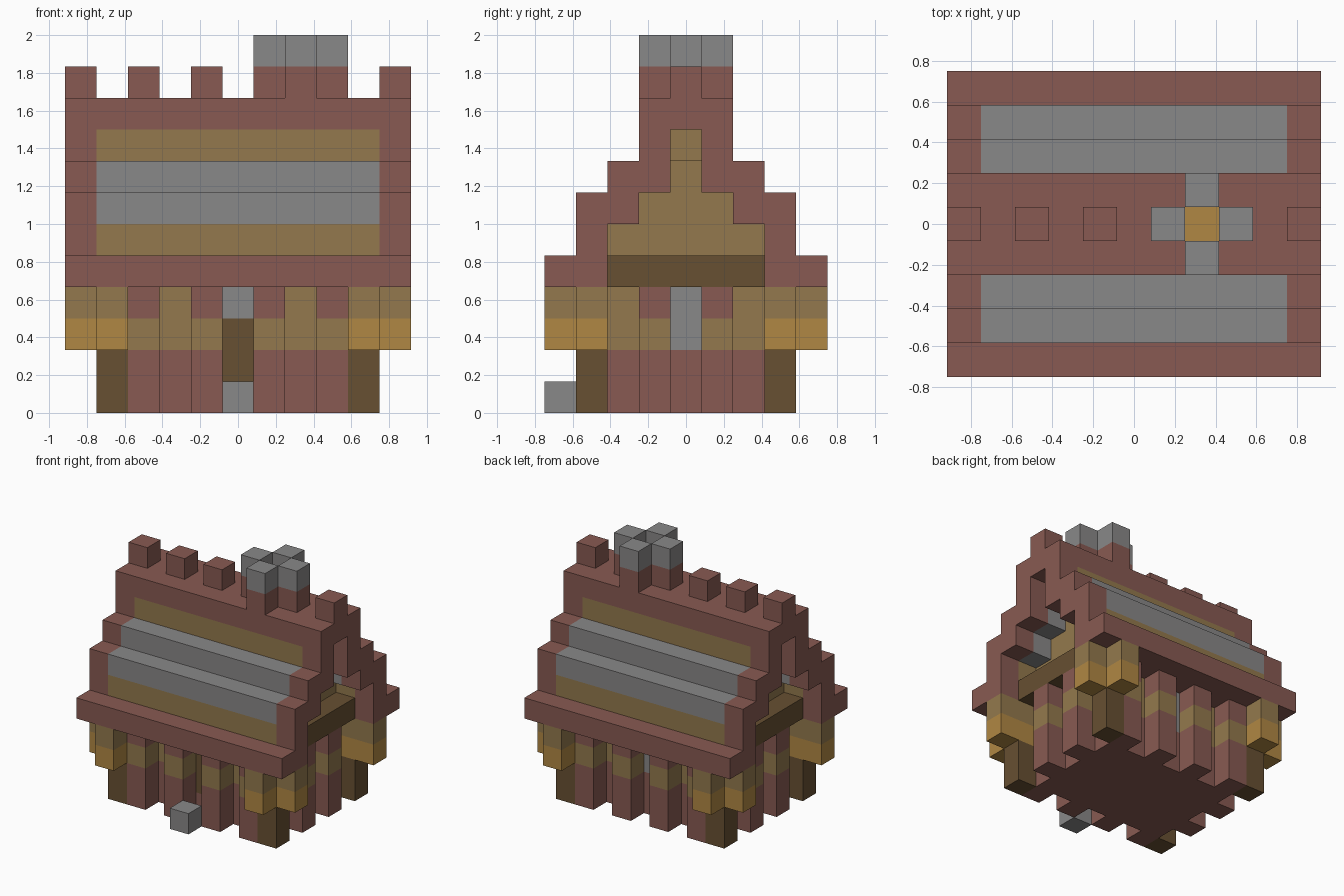
import bpy, bmesh
from mathutils import Vector

if "Cube" in bpy.data.objects:
    bpy.data.objects.remove(bpy.data.objects["Cube"], do_unlink=True)

U = 1 / 6  # edge of one building block


def material(name, rgb):
    m = bpy.data.materials.new(name)
    m.use_nodes = True
    m.diffuse_color = (*rgb, 1)
    bsdf = m.node_tree.nodes["Principled BSDF"]
    bsdf.inputs["Base Color"].default_value = (*rgb, 1)
    bsdf.inputs["Roughness"].default_value = 0.9
    return m


RED = material("brick red", (0.246, 0.102, 0.084))
GREY = material("stone grey", (0.25, 0.246, 0.246))
TAN = material("tan wood", (0.292, 0.191, 0.074))
DARK = material("dark wood", (0.136, 0.080, 0.032))
GOLD = material("golden lamp", (0.434, 0.242, 0.056))

cells = {}  # block position -> (part, material)


def fill(part, mat, xs, ys, zs):
    """Fill an inclusive range of blocks; later fills replace earlier ones."""
    for x in range(xs[0], xs[1] + 1):
        for y in range(ys[0], ys[1] + 1):
            for z in range(zs[0], zs[1] + 1):
                cells[x, y, z] = (part, mat)


def one(part, mat, x, y, zs):
    fill(part, mat, (x, x), (y, y), zs)


# Wall core, with tan band above and grey windows in the recesses
fill("wall_core", RED, (-3, 3), (-2, 2), (0, 1))
fill("wall_core", TAN, (-3, 3), (-2, 2), (2, 3))
fill("windows", GREY, (-3, 3), (0, 0), (2, 3))
fill("windows", GREY, (0, 0), (-2, 2), (2, 3))

# Wall piers standing out from the core
piers = [(x, y) for x in (-3, -1, 1, 3) for y in (-3, 3)]
piers += [(x, y) for x in (-4, 4) for y in (-1, 1)]
for x, y in piers:
    one("wall_piers", RED, x, y, (0, 3))
    one("wall_piers", TAN, x, y, (2, 2))

# Door and doorstep
one("door", DARK, 0, -2, (1, 2))
one("doorstep", GREY, 0, -4, (0, 0))

# Corner posts with lamp brackets
for sx in (-1, 1):
    for sy in (-1, 1):
        one("corner_posts", DARK, 4 * sx, 3 * sy, (0, 1))
        for x, y in ((4, 3), (5, 3), (4, 4)):
            one("corner_brackets", GOLD, x * sx, y * sy, (2, 2))
            one("corner_brackets", TAN, x * sx, y * sy, (3, 3))

# Gable beams and stepped gable walls
fill("gable_beams", DARK, (-4, 4), (-2, 2), (4, 4))
for half, z in ((2, 5), (1, 6), (0, 7)):
    fill("gable_walls", TAN, (-3, 3), (-half, half), (z, z))
fill("ridge_purlin", TAN, (-4, 4), (0, 0), (8, 8))

# Stepped roof shell: layer, inner and outer block, colour between the red rakes
courses = [(4, 3, 4, RED), (5, 3, 3, TAN), (6, 2, 3, GREY),
           (7, 1, 2, GREY), (8, 1, 1, TAN)]
for z, inner, outer, mat in courses:
    for ys in ((inner, outer), (-outer, -inner)):
        fill("roof", RED, (-5, 5), ys, (z, z))
        fill("roof", mat, (-4, 4), ys, (z, z))
fill("roof_ridge", RED, (-5, 5), (-1, 1), (9, 9))

# Ridge battlements
for x in (-5, -3, -1, 5):
    one("battlements", RED, x, 0, (10, 10))

# Chimney around a glowing hearth
for x, y in ((1, 0), (3, 0), (2, -1), (2, 1)):
    one("chimney", RED, x, y, (10, 10))
    one("chimney", GREY, x, y, (11, 11))
one("chimney_fire", GOLD, 2, 0, (9, 9))


def build(part):
    """Make one object from the exposed block faces of a part."""
    mesh = bpy.data.meshes.new(part)
    bm = bmesh.new()
    slots = []
    for pos, (owner, mat) in cells.items():
        if owner != part:
            continue
        if mat not in slots:
            slots.append(mat)
            mesh.materials.append(mat)
        centre = Vector((pos[0], pos[1], pos[2] + 0.5))
        for axis in range(3):
            for sign in (-1, 1):
                n = Vector((0, 0, 0))
                n[axis] = sign
                if tuple(int(p + d) for p, d in zip(pos, n)) in cells:
                    continue
                a = Vector((0, 0, 0))
                a[(axis + 1) % 3] = 1
                b = n.cross(a)
                ring = (a + b, b - a, -a - b, a - b)
                face = bm.faces.new(
                    [bm.verts.new((centre + (n + r) / 2) * U) for r in ring])
                face.material_index = slots.index(mat)
    bmesh.ops.remove_doubles(bm, verts=bm.verts[:], dist=U / 100)
    bmesh.ops.dissolve_limit(bm, angle_limit=0.01, verts=bm.verts[:],
                             edges=bm.edges[:], delimit={'MATERIAL'})
    bm.to_mesh(mesh)
    bm.free()
    bpy.context.collection.objects.link(bpy.data.objects.new(part, mesh))


for part in dict.fromkeys(owner for owner, mat in cells.values()):
    build(part)
